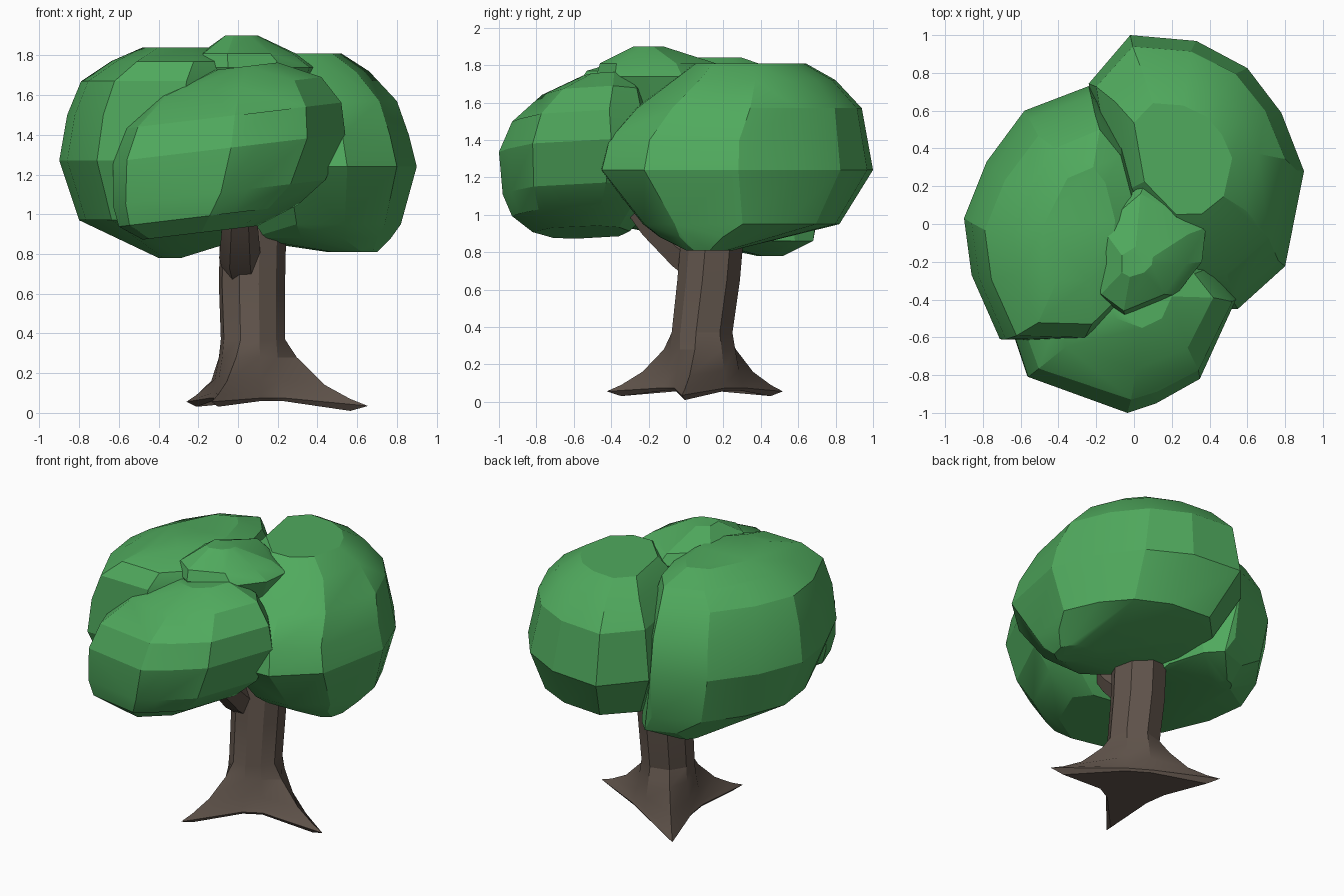
import bpy, bmesh
from math import sin, cos, radians
from mathutils import Vector

if "Cube" in bpy.data.objects:
    bpy.data.objects.remove(bpy.data.objects["Cube"])


def material(name, rgb):
    m = bpy.data.materials.new(name)
    m.diffuse_color = (*rgb, 1)
    m.use_nodes = True
    m.node_tree.nodes["Principled BSDF"].inputs["Base Color"].default_value = m.diffuse_color
    return m


LEAF = material("leaf_green", (0.08, 0.40, 0.11))
BARK = material("bark_brown", (0.12, 0.09, 0.072))


def loft(name, rings, mat, hull=False):
    """Skin a stack of equal-sized rings, or wrap them in a faceted hull."""
    bm = bmesh.new()
    vs = [[bm.verts.new(p) for p in ring] for ring in rings]
    n = len(rings[0])
    if hull:
        bmesh.ops.convex_hull(bm, input=bm.verts)
        loose = [v for v in bm.verts if not v.link_faces]
        bmesh.ops.delete(bm, geom=loose, context='VERTS')
        bmesh.ops.dissolve_limit(bm, angle_limit=radians(9), verts=bm.verts, edges=bm.edges)
    else:
        for a, b in zip(vs, vs[1:]):
            for i in range(n):
                j = (i + 1) % n
                bm.faces.new((a[i], a[j], b[j], b[i]))
        bm.faces.new(vs[0][::-1])
        bm.faces.new(vs[-1])
    bmesh.ops.recalc_face_normals(bm, faces=bm.faces)
    me = bpy.data.meshes.new(name)
    bm.to_mesh(me)
    bm.free()
    ob = bpy.data.objects.new(name, me)
    bpy.context.collection.objects.link(ob)
    me.materials.append(mat)
    bpy.ops.object.select_all(action='DESELECT')
    bpy.context.view_layer.objects.active = ob
    ob.select_set(True)
    bpy.ops.object.shade_smooth_by_angle(angle=radians(22))
    return ob


def foliage(name, outline, levels, tilt=0):
    """Plan outline fitted to the box (z, x0, x1, y0, y1) of each level."""
    xs, ys = zip(*outline)
    ax, bx, ay, by = min(xs), max(xs), min(ys), max(ys)
    rings = []
    for z, x0, x1, y0, y1 in levels:
        ring = []
        for x, y in outline:
            px = x0 + (x - ax) / (bx - ax) * (x1 - x0)
            py = y0 + (y - ay) / (by - ay) * (y1 - y0)
            ring.append(Vector((px, py, z + tilt * px)))
        rings.append(ring)
    return loft(name, rings, LEAF, hull=True)


# Four leafy clumps
foliage("left_foliage",
        [(-.9, .03), (-.86, -.27), (-.71, -.61), (-.3, -.62), (0, -.35),
         (.05, .1), (-.08, .55), (-.24, .73), (-.58, .6), (-.78, .33)],
        [(.78, -.4, -.28, .38, .52), (.86, -.54, .0, -.05, .68), (.97, -.8, .02, -.5, .7),
         (1.27, -.9, .05, -.62, .73), (1.5, -.86, .05, -.62, .68), (1.67, -.79, .05, -.6, .58),
         (1.77, -.64, .02, -.53, .5), (1.84, -.48, -.1, -.3, .3)])
foliage("right_foliage",
        [(-.02, 1), (.33, .97), (.6, .83), (.78, .6), (.9, .3), (.8, -.19),
         (.55, -.41), (.25, -.42), (-.12, 0), (-.24, .75)],
        [(.81, .45, .7, 0, .25), (.88, -.02, .77, -.14, .52), (.95, -.1, .82, -.23, .82),
         (1.24, -.24, .9, -.46, 1), (1.4, -.23, .86, -.42, .97), (1.57, -.2, .8, -.27, .94),
         (1.72, -.1, .66, -.07, .8), (1.81, 0, .52, .05, .64)])
foliage("front_foliage",
        [(-.03, -1), (.12, -.95), (.35, -.82), (.45, -.6), (.54, -.4), (.4, -.2),
         (.05, -.1), (-.4, -.2), (-.62, -.6), (-.55, -.81)],
        [(.93, -.48, .1, -.82, -.3), (1.01, -.6, .3, -.93, -.22), (1.12, -.63, .44, -.98, -.15),
         (1.34, -.63, .54, -1, -.1), (1.5, -.57, .52, -.93, -.15), (1.64, -.41, .42, -.77, -.2),
         (1.74, -.12, .2, -.55, -.3)],
        tilt=.12)
foliage("top_foliage",
        [(-.05, -.48), (.22, -.38), (.36, -.2), (.38, -.02), (.22, .14),
         (.06, .22), (-.2, .02), (-.22, -.12), (-.2, -.38)],
        [(1.4, -.1, .25, -.35, .1), (1.74, -.22, .38, -.48, .22),
         (1.81, -.19, .29, -.46, .16), (1.9, -.07, .1, -.28, -.12)])

# Trunk: nine sides, every third one flares into a root
# root angle, length factor, tip lift
roots = [(-11, 1, 0), (128, .92, .03), (248, .94, .03), (349, 1, 0)]
# centre x, centre y, root radius, root z, side radius, side z
trunk_levels = [
    (.075, .09, .50, .01, .21, .06),
    (.075, .09, .59, .035, .22, .075),
    (.075, .09, .50, .07, .21, .1),
    (.075, .09, .37, .14, .195, .17),
    (.075, .09, .225, .28, .175, .28),
    (.075, .085, .165, .37, .165, .37),
    (.07, .12, .17, .65, .17, .65),
    (.075, .14, .17, .88, .17, .88),
    (.08, .15, .14, 1.2, .14, 1.2),
]
rings = []
for i, (cx, cy, rr, rz, sr, sz) in enumerate(trunk_levels):
    ring = []
    for (a, f, lift), (b, _, _) in zip(roots, roots[1:]):
        for k in range(3):
            t = radians(a + (b - a) * k / 3)
            r, z = (sr, sz) if k else ((rr * f, rz + lift * .7) if i < 4 else (rr, rz))
            ring.append((cx + r * cos(t), cy + r * sin(t), z))
    rings.append(ring)
loft("trunk", rings, BARK)

# Side branch leaning forward into the front clump
rings = []
for x, y, z, r in [(.03, .11, .69, .1), (.01, .0, .78, .105), (.01, -.17, .94, .09), (.01, -.32, 1.12, .07)]:
    rings.append([(x + r * cos(radians(60 * i)), y + r * .8 * sin(radians(60 * i)),
                   z + r * .6 * sin(radians(60 * i))) for i in range(6)])
loft("branch", rings, BARK)
